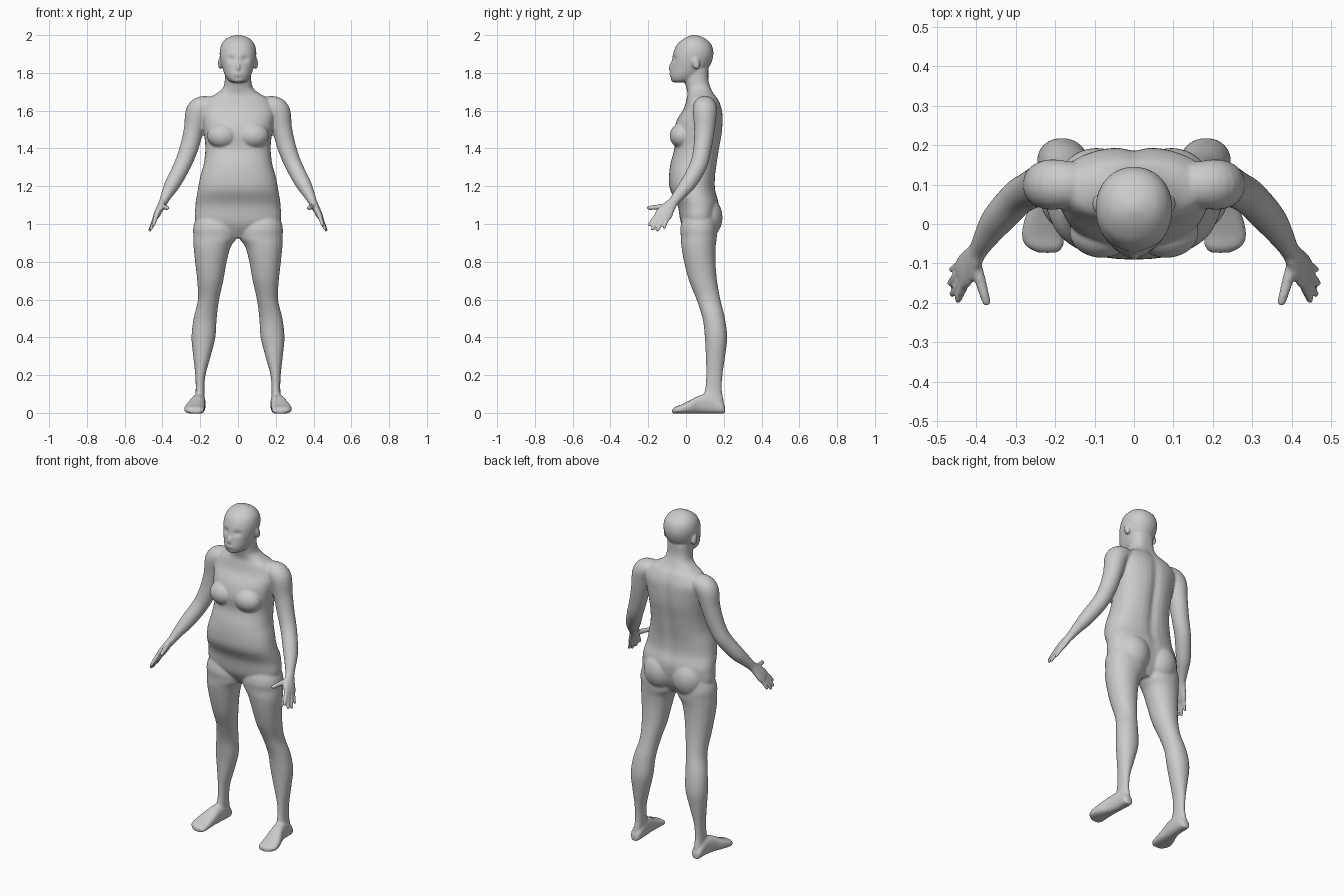
import bpy, bmesh, math
from mathutils import Vector, Matrix

bm = bmesh.new()


def smooth_rows(rows, steps=5):
    """Catmull-Rom interpolation of number rows."""
    out = []
    for i in range(len(rows) - 1):
        a, b = rows[max(i - 1, 0)], rows[i]
        c, d = rows[i + 1], rows[min(i + 2, len(rows) - 1)]
        for k in range(steps):
            t = k / steps
            out.append([0.5 * (2 * q + (r - p) * t + (2 * p - 5 * q + 4 * r - s) * t * t
                               + (3 * q - p - 3 * r + s) * t ** 3)
                        for p, q, r, s in zip(a, b, c, d)])
    return out + [list(rows[-1])]


def loft(rings, power=2.0, sides=40):
    """Closed skin over rings of (centre, u axis, v axis)."""
    loops = []
    for c, u, v in rings:
        loop = []
        for k in range(sides):
            a = 2 * math.pi * k / sides
            x, y = math.cos(a), math.sin(a)
            x = math.copysign(abs(x) ** (2 / power), x)
            y = math.copysign(abs(y) ** (2 / power), y)
            loop.append(bm.verts.new(c + u * x + v * y))
        loops.append(loop)
    for p, q in zip(loops, loops[1:]):
        for k in range(sides):
            j = (k + 1) % sides
            bm.faces.new((p[k], p[j], q[j], q[k]))
    bm.faces.new(loops[0][::-1])
    bm.faces.new(loops[-1])
    return [v for loop in loops for v in loop]


def column(rows, power=2.0, s=1):
    """Loft of level rings: z, x min, x max, y front, y back."""
    return loft([(Vector((s * (a + b) / 2, (f + k) / 2, z)), Vector(((b - a) / 2, 0, 0)),
                  Vector((0, (k - f) / 2, 0))) for z, a, b, f, k in smooth_rows(rows)], power)


def tube(rows, s=1, side=Vector((0, 1, 0)), sides=24):
    """Loft along a path: x, y, z, radius along side, radius across."""
    rows = smooth_rows(rows)
    pts = [Vector((s * r[0], r[1], r[2])) for r in rows]
    rings = []
    for i, r in enumerate(rows):
        d = (pts[min(i + 1, len(pts) - 1)] - pts[max(i - 1, 0)]).normalized()
        u = (side - d * side.dot(d)).normalized()
        rings.append((pts[i], u * r[3], d.cross(u) * r[4]))
    loft(rings, sides=sides)


def blob(centre, radii, tilt=0.0):
    m = (Matrix.Translation(centre) @ Matrix.Rotation(tilt, 4, 'X')
         @ Matrix.Diagonal((*radii, 1)))
    bmesh.ops.create_uvsphere(bm, u_segments=32, v_segments=20, radius=1, matrix=m)


def bump(x, z, x0, z0, wx, wz):
    return math.exp(-((x - x0) / wx) ** 2 - ((z - z0) / wz) ** 2)


# Torso and neck, with a groove down the spine
torso = column([(z, -w, w, f, b) for z, w, f, b in (
    (.925, .07, .02, .12), (1.0, .215, -.025, .16), (1.1, .225, -.045, .175),
    (1.18, .213, -.084, .157), (1.25, .2, -.09, .157), (1.32, .181, -.082, .167),
    (1.4, .173, -.062, .18), (1.48, .18, -.066, .194), (1.55, .19, -.048, .197),
    (1.61, .195, -.012, .192), (1.66, .165, .003, .172), (1.69, .115, .008, .15),
    (1.72, .08, .002, .135), (1.76, .07, -.008, .122), (1.82, .07, -.01, .12))], 2.3)
for v in torso:
    if v.co.y > .1:
        v.co.y -= .016 * bump(v.co.x, v.co.z, 0, 1.4, .03, .28)

# Head, with eye sockets pressed in
head = column([(z, -w, w, f, b) for z, w, f, b in (
    (1.75, .03, -.068, .0), (1.762, .052, -.08, .05), (1.79, .07, -.085, .09),
    (1.83, .084, -.08, .122), (1.87, .094, -.075, .14), (1.91, .097, -.066, .145),
    (1.95, .088, -.048, .134), (1.98, .064, -.014, .105), (1.995, .034, .015, .072),
    (2.001, .008, .035, .05))], 2.1)
for v in head:
    if v.co.y < 0:
        v.co.y += .013 * bump(abs(v.co.x), v.co.z, .036, 1.873, .018, .014)
        v.co.y += .005 * bump(v.co.x, v.co.z, 0, 1.772, .03, .006)
blob((0, -.074, 1.832), (.013, .018, .028), -.25)   # nose
blob((0, -.08, 1.793), (.024, .009, .009))          # lips

for s in (-1, 1):
    # Ear, breast and buttock
    blob((s * .094, .052, 1.85), (.012, .02, .033), .25)
    blob((s * .082, -.02, 1.468), (.082, .066, .068))
    blob((s * .095, .1, 1.035), (.1, .093, .115))

    # Leg
    column([(1.14, .06, .18, .03, .13), (1.0, .008, .233, -.026, .163),
            (.93, .006, .236, -.027, .163), (.88, .038, .235, -.024, .157),
            (.8, .06, .227, -.01, .156), (.7, .078, .216, .016, .164),
            (.6, .1, .212, .056, .182), (.5, .113, .235, .088, .206),
            (.4, .12, .246, .1, .218), (.3, .145, .237, .105, .207),
            (.2, .172, .226, .107, .193), (.12, .178, .224, .1, .19),
            (.06, .177, .23, .075, .2), (.015, .182, .236, .05, .2)], 2.1, s)

    # Foot, lofted from heel to toe
    foot = [(.207, .206, .015, .03), (.19, .205, .03, .06), (.13, .206, .034, .1),
            (.07, .214, .04, .092), (.02, .225, .05, .066), (-.03, .231, .054, .042),
            (-.058, .226, .046, .032), (-.073, .219, .025, .02)]
    loft([(Vector((s * x, y, h / 2 - .002)), Vector((w, 0, 0)), Vector((0, 0, h / 2 + .002)))
          for y, x, w, h in smooth_rows(foot)], 2.5)

    # Arm from shoulder to wrist
    tube([(.11, .1, 1.61, .05, .05), (.17, .1, 1.622, .06, .056), (.212, .1, 1.595, .064, .064),
          (.234, .098, 1.5, .055, .053), (.26, .087, 1.4, .048, .049),
          (.295, .066, 1.31, .046, .045), (.345, .012, 1.215, .042, .041),
          (.375, -.032, 1.16, .033, .031), (.395, -.066, 1.118, .027, .023),
          (.41, -.09, 1.09, .033, .02)], s)

    # Palm
    tube([(.392, -.06, 1.125, .024, .021), (.41, -.09, 1.09, .036, .02),
          (.427, -.115, 1.055, .046, .018), (.437, -.13, 1.035, .043, .014)], s)

    # Fingers and thumb: base point, tip point, radius
    for base, tip, r in (((.428, -.148, 1.055), (.449, -.199, .99), .011),
                         ((.433, -.137, 1.045), (.463, -.182, .967), .011),
                         ((.437, -.118, 1.037), (.47, -.153, .96), .0105),
                         ((.437, -.098, 1.035), (.466, -.117, .974), .0095),
                         ((.402, -.1, 1.095), (.372, -.207, 1.084), .0135)):
        a, b = Vector(base), Vector(tip)
        tube([(*a.lerp(b, t), r * k, r * k) for t, k in
              ((-.15, 1.1), (.3, 1.1), (.6, 1), (.9, .85), (1.0, .5))], s,
             Vector((0, .3, 1)), 14)

# Fuse all parts into one smooth skin
bmesh.ops.recalc_face_normals(bm, faces=bm.faces)
mesh = bpy.data.meshes.new("body")
bm.to_mesh(mesh)
bm.free()
body = bpy.data.objects.new("body", mesh)
bpy.context.collection.objects.link(body)
bpy.context.view_layer.objects.active = body
body.select_set(True)
remesh = body.modifiers.new("fuse", 'REMESH')
remesh.mode = 'VOXEL'
remesh.voxel_size = .006
relax = body.modifiers.new("relax", 'SMOOTH')
relax.factor = .5
relax.iterations = 6
for name in ("fuse", "relax"):
    bpy.ops.object.modifier_apply(modifier=name)
bpy.ops.object.shade_smooth()

grey = bpy.data.materials.new("light grey")
grey.diffuse_color = (.6, .6, .6, 1)
body.data.materials.clear()
body.data.materials.append(grey)
